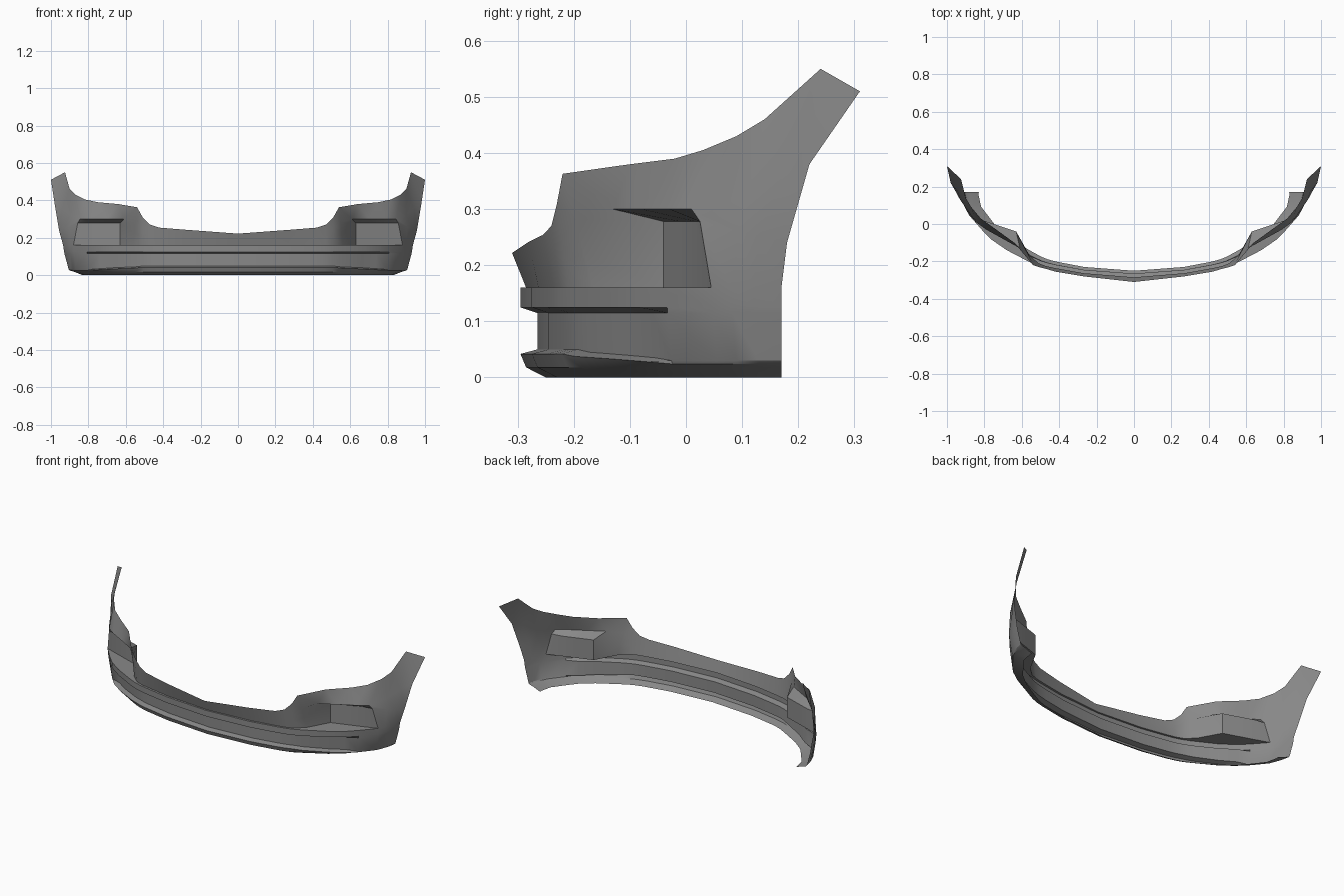
import bpy
import bmesh
from mathutils import Vector

default_cube = bpy.data.objects.get("Cube")
if default_cube:
    bpy.data.objects.remove(default_cube, do_unlink=True)


def make_material(name, colour):
    material = bpy.data.materials.new(name)
    material.use_nodes = True
    material.diffuse_color = colour
    material.node_tree.nodes["Principled BSDF"].inputs["Base Color"].default_value = colour
    return material


def at_height(plan, z):
    return [Vector((x, y, z)) for x, y in plan]


def blend_rows(first, second, factor):
    return [a.lerp(b, factor) for a, b in zip(first, second)]


def loft(name, rows, material):
    """Skin a grid of rows, mirror it across the middle and smooth it."""
    bm = bmesh.new()
    grid = [[bm.verts.new(point) for point in row] for row in rows]
    for upper, lower in zip(grid, grid[1:]):
        for i in range(len(upper) - 1):
            bm.faces.new((upper[i], lower[i], lower[i + 1], upper[i + 1]))
    bmesh.ops.remove_doubles(bm, verts=bm.verts, dist=0.0005)
    mesh = bpy.data.meshes.new(name)
    bm.to_mesh(mesh)
    bm.free()
    mesh.materials.append(material)
    shell = bpy.data.objects.new(name, mesh)
    bpy.context.collection.objects.link(shell)
    mirror = shell.modifiers.new("Mirror", "MIRROR")
    mirror.use_clip = True
    bpy.ops.object.select_all(action="DESELECT")
    shell.select_set(True)
    bpy.context.view_layer.objects.active = shell
    bpy.ops.object.modifier_apply(modifier=mirror.name)
    bpy.ops.object.shade_smooth_by_angle(angle=0.5)
    return shell


# Upper rim, from the middle out to the fender tip
rim = [Vector(p) for p in (
    (0, -.31, .222), (.27, -.28, .242), (.42, -.255, .254), (.47, -.24, .27),
    (.51, -.23, .31), (.54, -.22, .363), (.64, -.1, .38), (.75, -.02, .39),
    (.82, .03, .405), (.87, .09, .43), (.9, .14, .46), (.925, .24, .55), (1, .31, .51))]

# Plan of the protruding band, then of the wall set back above it
plan = [(0, -.295), (.27, -.275), (.42, -.248), (.47, -.237), (.51, -.225), (.56, -.203),
        (.68, -.14), (.76, -.085), (.81, -.035), (.88, .045), (.9, .08), (.92, .12), (.935, .17)]
wall_plan = [(0, -.285), (.27, -.263), (.42, -.236), (.47, -.225), (.51, -.21), (.56, -.165),
             (.63, -.04), (.72, -.01), (.8, .017)] + plan[9:]
LEDGE = .16
POCKET = 6
band_top = at_height(plan, LEDGE)
wall_foot = at_height(wall_plan, LEDGE)

# Lamp pocket: brow at the front of its ceiling, then the ceiling's back edge
brow = blend_rows(rim, wall_foot, .4)[:POCKET] + [Vector(p) for p in (
    (.61, -.13, .3), (.7, -.08, .3), (.79, -.03, .3), (.845, .01, .3),
    (.9, .11, .32), (.94, .17, .36), (.98, .22, .38))]
ceiling = blend_rows(rim, wall_foot, .7)[:POCKET]
ceiling += [Vector((x, y, .278)) for x, y in wall_plan[POCKET:9]]
ceiling += [Vector(p) for p in ((.857, .025, .278), (.905, .095, .26), (.93, .13, .25), (.957, .18, .24))]

# Inward direction at each column of the plan
inward = []
for i in range(len(plan)):
    a, b = Vector(plan[max(i - 1, 0)]), Vector(plan[min(i + 1, len(plan) - 1)])
    along = (b - a).normalized()
    inward.append(Vector((-along.y, along.x, 0)))
inward[0], inward[-1] = Vector((0, 1, 0)), Vector((-1, 0, 0))


def lower_row(z, front, rear, recess=0, droop=0):
    """Offset the plan inward; the grille recess closes before the cheek."""
    row = []
    for i, point in enumerate(band_top):
        t = i / (len(plan) - 1)
        offset = front + (rear - front) * t ** 2 + (recess if i < 8 else 0)
        moved = point + inward[i] * offset
        moved.z = z - droop * min(max((i - 4) / 4, 0), 1)
        row.append(moved)
    return row


# Band, grille recess, lip and tucked underside
lower = [
    lower_row(.125, 0, .005),
    lower_row(.115, 0, .007, recess=.03),
    lower_row(.05, 0, .03, recess=.03, droop=.02),
    lower_row(.042, 0, .037, droop=.018),
    lower_row(.018, .01, .06),
    lower_row(0, .045, .105),
]

grey = make_material("plain_grey", (.25, .25, .25, 1))
loft("bumper_shell", [rim, brow, ceiling, wall_foot, band_top] + lower, grey)
